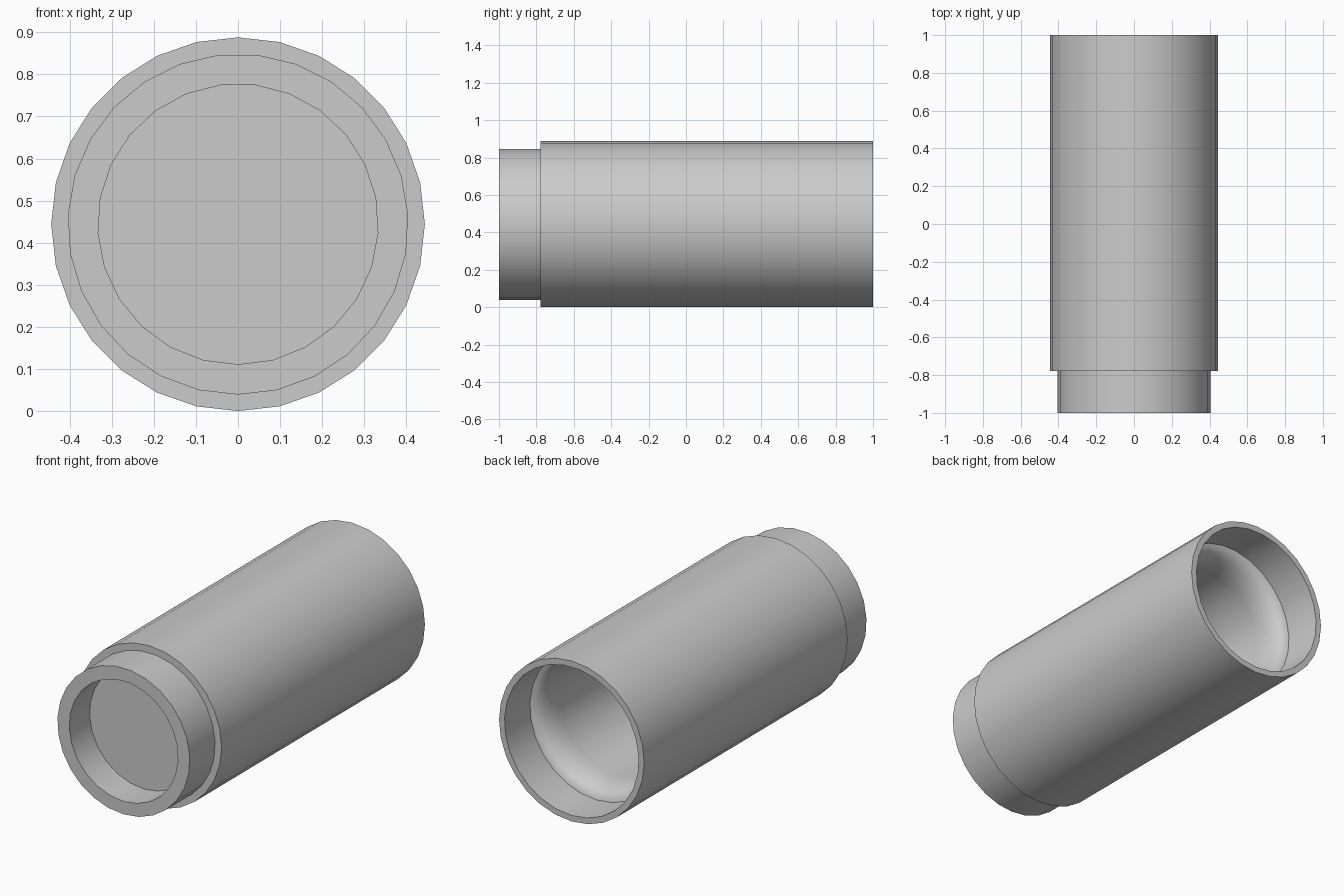
import bpy, bmesh, math

if "Cube" in bpy.data.objects:
    bpy.data.objects.remove(bpy.data.objects["Cube"], do_unlink=True)

AXIS_Z = 0.444
OUTER, NECK, SOCKET, BORE = 0.444, 0.405, 0.411, 0.333
STEP_Y, SOCKET_Y, LEAD_IN = -0.778, 0.778, 0.16

grey = bpy.data.materials.new("plain_grey")
grey.use_nodes = True
colour = (0.6, 0.6, 0.6, 1)
grey.diffuse_color = colour
grey.node_tree.nodes["Principled BSDF"].inputs["Base Color"].default_value = colour


def ring(bm, radius, y, sides):
    """Polygon ring around the y axis with one corner at the bottom."""
    angles = [2 * math.pi * k / sides for k in range(sides)]
    return [bm.verts.new((radius * math.sin(a), y, AXIS_Z - radius * math.cos(a)))
            for a in angles]


def join(bm, a, b):
    """Skin two rings, with triangles where their side counts differ."""
    n, m = len(a), len(b)
    if n == m:
        for k in range(n):
            bm.faces.new((a[k], a[(k + 1) % n], b[(k + 1) % n], b[k]))
        return
    i = j = 0
    while i < n or j < m:
        if j == m or (i < n and (i + 1) * m <= (j + 1) * n):
            bm.faces.new((a[i % n], a[(i + 1) % n], b[j % m]))
            i += 1
        else:
            bm.faces.new((a[i % n], b[(j + 1) % m], b[j % m]))
            j += 1


# Profile from the front recess, over the outside, into the rear bore
profile = [
    (BORE, -0.822, 25), (BORE, -1, 25),
    (NECK, -1, 27), (NECK, STEP_Y, 27),
    (OUTER, STEP_Y, 28), (OUTER, 1, 28),
    (SOCKET, 1, 27),
]
# Rounded lead-in from the socket to the bore
for k in range(7):
    t = math.pi / 2 * k / 6
    profile.append((SOCKET - (SOCKET - BORE) * math.sin(t),
                    SOCKET_Y - LEAD_IN * (1 - math.cos(t)), 27))
profile.append((BORE, STEP_Y, 27))

bm = bmesh.new()
rings = [ring(bm, *p) for p in profile]
for first, second in zip(rings, rings[1:]):
    join(bm, first, second)
# Floors of the recess and the bore
bm.faces.new(rings[0])
bm.faces.new(rings[-1])
bmesh.ops.recalc_face_normals(bm, faces=bm.faces)

mesh = bpy.data.meshes.new("tube_body")
bm.to_mesh(mesh)
bm.free()
mesh.materials.append(grey)
body = bpy.data.objects.new("tube_body", mesh)
bpy.context.collection.objects.link(body)

bpy.ops.object.select_all(action="DESELECT")
body.select_set(True)
bpy.context.view_layer.objects.active = body
bpy.ops.object.shade_smooth_by_angle(angle=math.radians(30))
